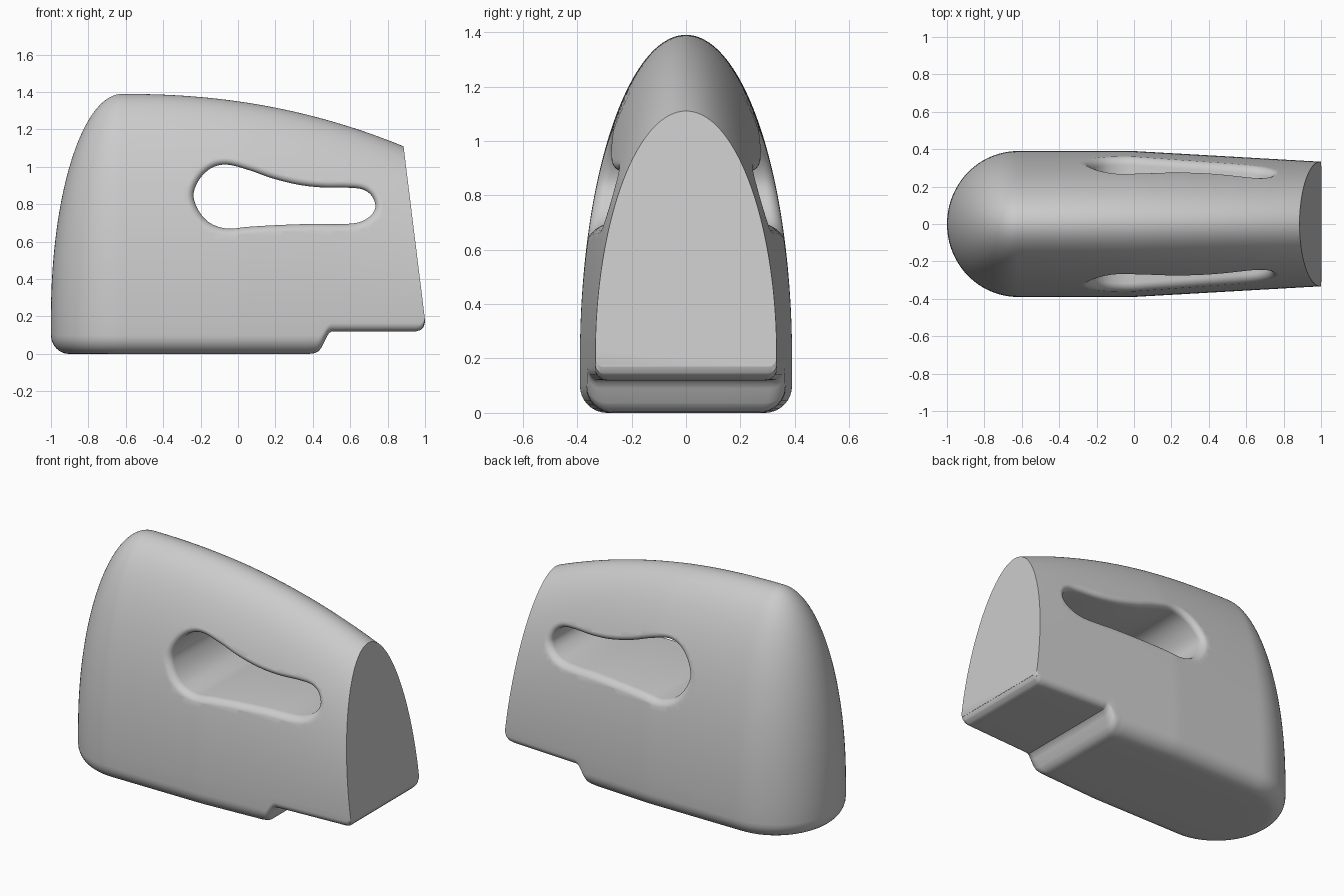
import bpy, bmesh
from math import sin, cos, pi, sqrt, radians
from mathutils import Vector

if "Cube" in bpy.data.objects:
    bpy.data.objects.remove(bpy.data.objects["Cube"])

X0 = -0.62   # where the round back meets the long front
ZF = 0.2     # height where the walls start to curve inward


def lerp_table(table, x):
    if x <= table[0][0]:
        return table[0][1]
    for (x1, v1), (x2, v2) in zip(table, table[1:]):
        if x <= x2:
            return v1 + (v2 - v1) * (x - x1) / (x2 - x1)
    return table[-1][1]


STEP = [(0.38, 0), (0.41, .004), (0.433, .016), (0.447, .035), (0.475, .092),
        (0.485, .109), (0.50, .12), (0.95, .12), (0.975, .127), (0.993, .145), (1.0, .17)]
RADIUS = [(0.40, .1), (0.49, .045), (0.95, .045), (1.0, .03)]


def half_width(x):
    return 0.39 - 0.057 * max(0, x)


def top(x):
    return 1.39 - 0.114 * max(0, x - X0) ** 2.2


def side_y(x, z):
    return half_width(x) * sqrt(max(0, 1 - ((z - ZF) / (top(x) - ZF)) ** 2))


def profile(w, h, b, r):
    """Half section from the bottom centre, round the corner, up to the top."""
    pts = [(0, b), ((w - r) * .5, b)]
    pts += [(w - r + r * sin(i * pi / 16), b + r - r * cos(i * pi / 16)) for i in range(9)]
    pts += [(w * cos(i * pi / 96), max(b + r + .001, ZF + (h - ZF) * sin(i * pi / 96)))
            for i in range(48)]
    return pts + [(0, h)]


def make_object(name, bm):
    bmesh.ops.recalc_face_normals(bm, faces=bm.faces)
    me = bpy.data.meshes.new(name)
    bm.to_mesh(me)
    bm.free()
    ob = bpy.data.objects.new(name, me)
    bpy.context.collection.objects.link(ob)
    return ob


def skin(bm, rows, closed=False):
    for a, b in zip(rows, rows[1:]):
        n = len(a)
        for i in range(n if closed else n - 1):
            j = (i + 1) % n
            bm.faces.new((a[i], a[j], b[j], b[i]))


# Body: long tapered sides joined by a half-revolved back
bm = bmesh.new()
xs = sorted({round(X0 + i * 1.64 / 60, 4) for i in range(61)} | {p[0] for p in STEP})


def side_column(x, s):
    return [bm.verts.new((x, s * p, z)) for p, z in
            profile(half_width(x), top(x), lerp_table(STEP, x), lerp_table(RADIUS, x))]


cols = [side_column(x, 1) for x in reversed(xs)]
for i in range(1, 48):
    a = i * pi / 48
    cols.append([bm.verts.new((X0 - p * sin(a) * .38 / .39, p * cos(a), z))
                 for p, z in profile(.39, 1.39, 0, .1)])
cols += [side_column(x, -1) for x in xs]
skin(bm, cols)
bmesh.ops.remove_doubles(bm, verts=bm.verts, dist=1e-5)
bmesh.ops.dissolve_degenerate(bm, edges=bm.edges, dist=1e-5)

# Sloping flat front
bmesh.ops.bisect_plane(bm, geom=bm.verts[:] + bm.edges[:] + bm.faces[:], dist=1e-5,
                       plane_co=(1, 0, .18), plane_no=(0.93, 0, 0.115), clear_outer=True)
bmesh.ops.holes_fill(bm, edges=[e for e in bm.edges if e.is_boundary], sides=0)
body = make_object("body", bm)

# Grip opening: smooth closed outline, flared where it meets each side
CTRL = [(-.06, 1.012), (-.14, .995), (-.205, .935), (-.238, .85), (-.21, .765), (-.15, .7),
        (-.06, .67), (.05, .679), (.2, .688), (.4, .695), (.58, .695), (.66, .708),
        (.715, .745), (.735, .79), (.715, .845), (.67, .878), (.6, .888), (.45, .89),
        (.32, .905), (.18, .94), (.06, .982)]
pts = [Vector(p) for p in CTRL]
outline = []
for i in range(len(pts)):
    p0, p1, p2, p3 = (pts[(i + k) % len(pts)] for k in (-1, 0, 1, 2))
    d = (p2 - p1).length
    m1 = (p2 - p0) * d / ((p2 - p1).length + (p1 - p0).length)
    m2 = (p3 - p1) * d / ((p3 - p2).length + (p2 - p1).length)
    for k in range(6):
        t = k / 6
        outline.append(p1 * (2*t**3 - 3*t*t + 1) + m1 * (t**3 - 2*t*t + t)
                       + p2 * (3*t*t - 2*t**3) + m2 * (t**3 - t*t))
n = len(outline)
normals = []
for i in range(n):
    t = (outline[(i + 1) % n] - outline[i - 1]).normalized()
    normals.append(Vector((t.y, -t.x)))

bm = bmesh.new()
R = 0.042


def ring(s, a=None):
    out = []
    for p, nrm in zip(outline, normals):
        q = p + nrm * R * (1 - cos(radians(78 if a is None else a)))
        y = 0.6 if a is None else side_y(q.x, q.y) - R * (1 - sin(radians(a))) + .001
        out.append(bm.verts.new((q.x, s * y, q.y)))
    return out


angles = [0, 13, 26, 39, 52, 65, 78, None]
rows = [ring(-1, a) for a in reversed(angles)] + [ring(1, a) for a in angles]
skin(bm, rows, closed=True)
bm.faces.new(rows[0])
bm.faces.new(rows[-1])
cutter = make_object("grip_cutter", bm)
cutter.hide_render = True

mod = body.modifiers.new("grip_opening", 'BOOLEAN')
mod.operation = 'DIFFERENCE'
mod.solver = 'EXACT'
mod.object = cutter
bpy.context.view_layer.objects.active = body
body.select_set(True)
bpy.ops.object.modifier_apply(modifier=mod.name)
bpy.data.objects.remove(cutter)
bpy.ops.object.shade_smooth_by_angle(angle=radians(32))
